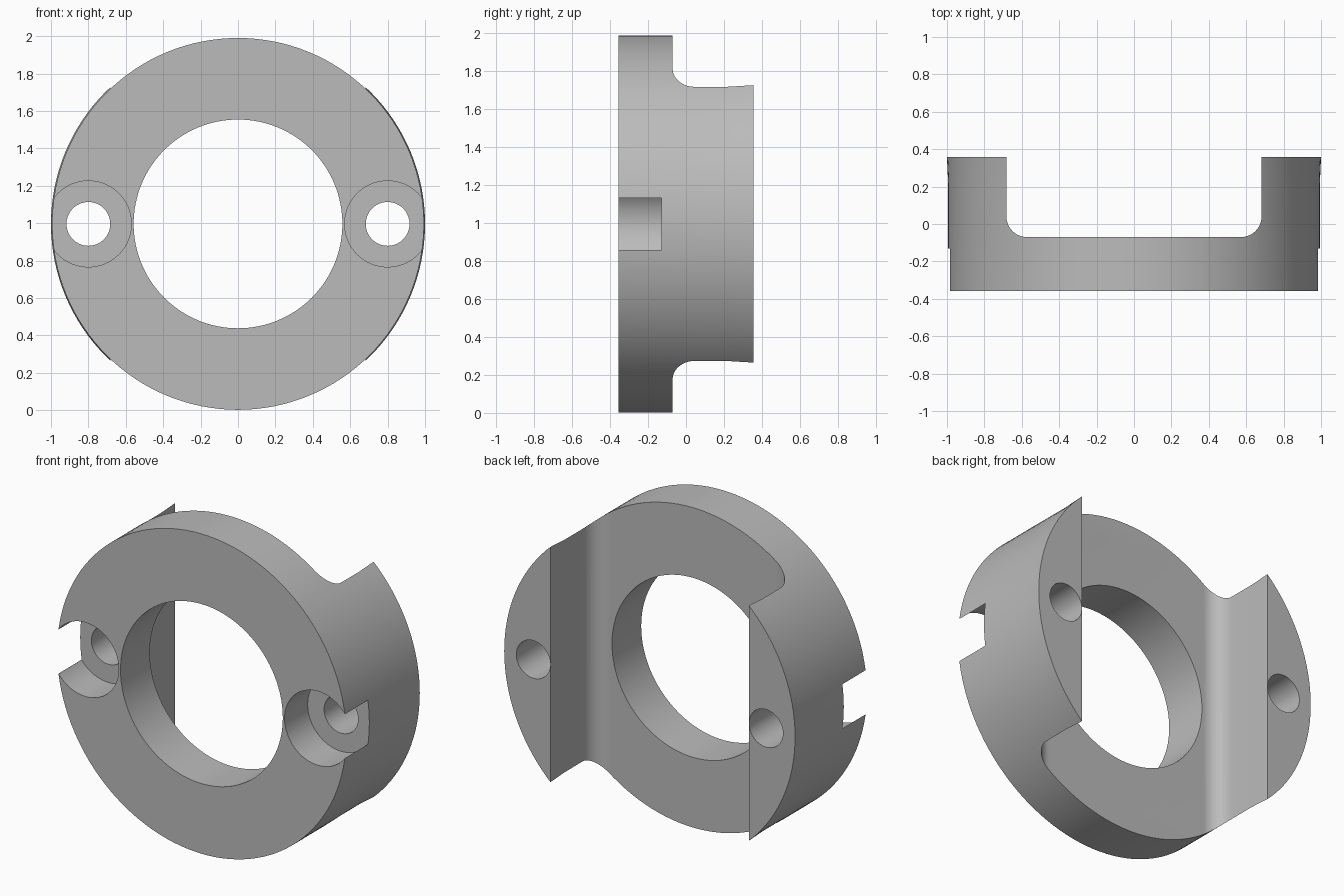
import bpy, bmesh, math
from mathutils import Matrix, Vector

old = bpy.data.objects.get("Cube")
if old:
    bpy.data.objects.remove(old, do_unlink=True)

CENTRE = 0.996          # height of the ring axis
FRONT, BACK = -0.357, 0.357
SEGS = 128

grey = bpy.data.materials.new("plain grey")
grey.use_nodes = True
grey.diffuse_color = (0.5, 0.5, 0.5, 1)
grey.node_tree.nodes["Principled BSDF"].inputs["Base Color"].default_value = (0.5, 0.5, 0.5, 1)


def finish(name, bm):
    bmesh.ops.recalc_face_normals(bm, faces=bm.faces)
    mesh = bpy.data.meshes.new(name)
    bm.to_mesh(mesh)
    bm.free()
    mesh.materials.append(grey)
    obj = bpy.data.objects.new(name, mesh)
    bpy.context.collection.objects.link(obj)
    return obj


def lathe(name, profile):
    """Turn a closed (radius, y) profile around the ring axis."""
    bm = bmesh.new()
    rings = []
    for i in range(SEGS):
        a = math.tau * i / SEGS
        rings.append([bm.verts.new((r * math.cos(a), y, CENTRE + r * math.sin(a)))
                      for r, y in profile])
    n = len(profile)
    for i in range(SEGS):
        a, b = rings[i], rings[(i + 1) % SEGS]
        for j in range(n):
            k = (j + 1) % n
            bm.faces.new((a[j], a[k], b[k], b[j]))
    return finish(name, bm)


def rod(name, x, radius, y0, y1):
    """Cylinder lying along y."""
    bm = bmesh.new()
    place = Matrix.Translation((x, (y0 + y1) / 2, CENTRE)) @ Matrix.Rotation(math.pi / 2, 4, 'X')
    bmesh.ops.create_cone(bm, cap_ends=True, segments=64, radius1=radius,
                          radius2=radius, depth=y1 - y0, matrix=place)
    return finish(name, bm)


def slot_cutter(half, floor, fillet):
    """Vertical channel with rounded inner corners."""
    right = [(half, BACK + 0.2)]
    for i in range(13):
        a = math.pi / 2 * i / 12
        right.append((half - fillet + fillet * math.cos(a),
                      floor + fillet - fillet * math.sin(a)))
    outline = right + [(-x, y) for x, y in reversed(right)]
    bm = bmesh.new()
    face = bm.faces.new([bm.verts.new((x, y, -0.3)) for x, y in outline])
    ext = bmesh.ops.extrude_face_region(bm, geom=[face])
    bmesh.ops.translate(bm, vec=Vector((0, 0, 2.6)),
                        verts=[v for v in ext["geom"] if isinstance(v, bmesh.types.BMVert)])
    return finish("slot_cutter", bm)


# Ring with a slight flare at the back edge
body = lathe("clamp_ring", [(0.558, FRONT), (0.994, FRONT), (0.994, 0.22),
                            (1.0, BACK), (0.558, BACK)])

# Channel across the back, screw holes and counterbores
cutters = [slot_cutter(0.682, -0.07, 0.11)]
for side, x in (("left", 0.8), ("right", -0.8)):
    cutters.append(rod(side + "_hole_cutter", x, 0.117, -0.6, 0.6))
    cutters.append(rod(side + "_counterbore_cutter", x, 0.23, -0.6, -0.13))

bpy.context.view_layer.objects.active = body
for cutter in cutters:
    cutter.hide_render = True
    mod = body.modifiers.new(cutter.name, 'BOOLEAN')
    mod.operation = 'DIFFERENCE'
    mod.solver = 'EXACT'
    mod.object = cutter
    bpy.ops.object.modifier_apply(modifier=mod.name)
for cutter in cutters:
    bpy.data.objects.remove(cutter, do_unlink=True)

bpy.ops.object.select_all(action='DESELECT')
body.select_set(True)
bpy.ops.object.shade_smooth_by_angle(angle=math.radians(30))
